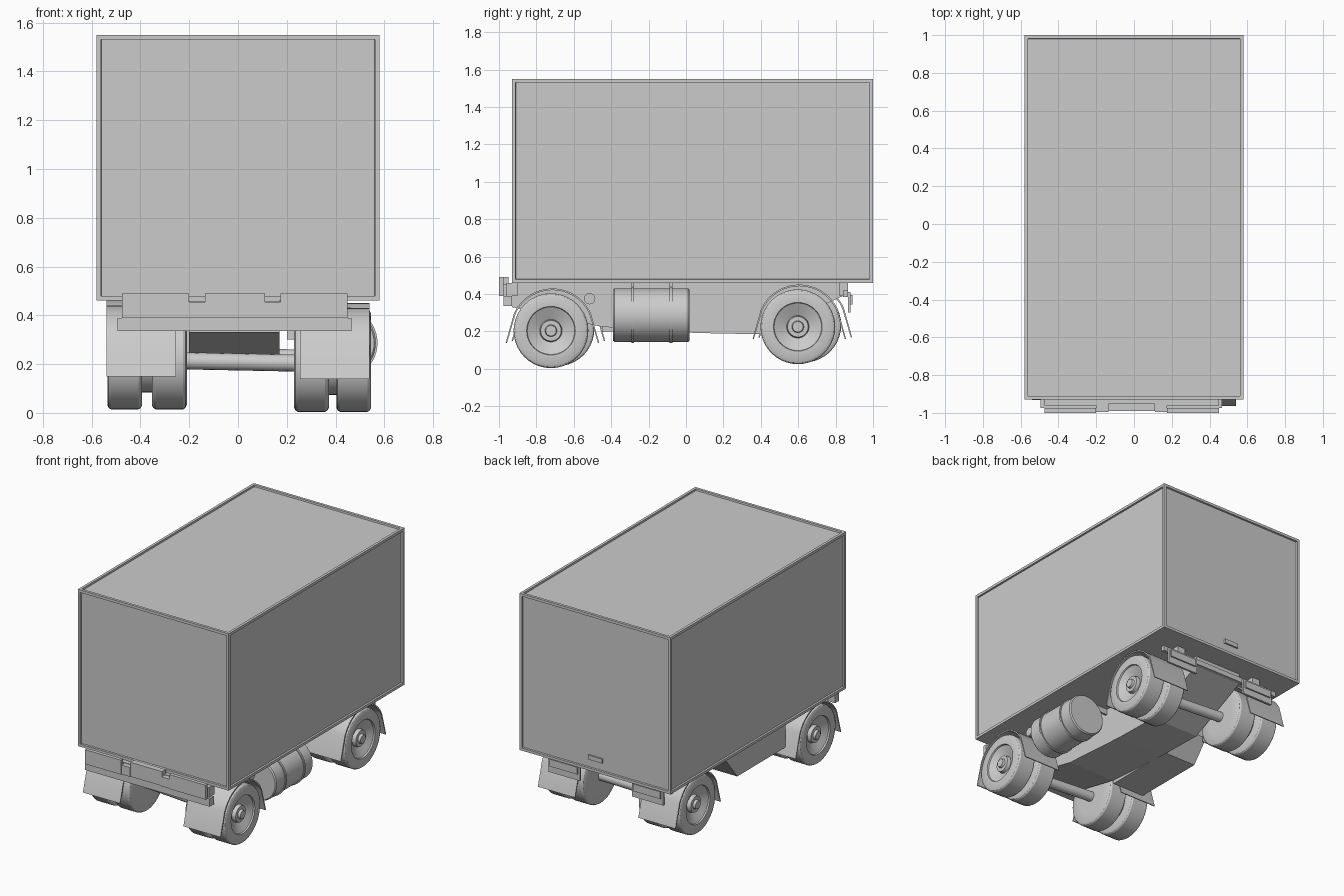
import bpy, bmesh, math

if "Cube" in bpy.data.objects:
    bpy.data.objects.remove(bpy.data.objects["Cube"])

grey = bpy.data.materials.new("light_grey")
grey.diffuse_color = (0.6, 0.6, 0.6, 1)
grey.use_nodes = True
grey.node_tree.nodes["Principled BSDF"].inputs["Base Color"].default_value = grey.diffuse_color


def finish(name, bm, smooth=False):
    bmesh.ops.recalc_face_normals(bm, faces=bm.faces)
    me = bpy.data.meshes.new(name)
    bm.to_mesh(me)
    bm.free()
    me.materials.append(grey)
    ob = bpy.data.objects.new(name, me)
    bpy.context.collection.objects.link(ob)
    if smooth:
        bpy.ops.object.select_all(action='DESELECT')
        ob.select_set(True)
        bpy.context.view_layer.objects.active = ob
        bpy.ops.object.shade_smooth_by_angle(angle=math.radians(30))
    return ob


def box(name, x0, x1, y0, y1, z0, z1):
    return prism(name, [(y0, z0), (y1, z0), (y1, z1), (y0, z1)], x0, x1)


def prism(name, pts, x0, x1, smooth=False):
    """Extrude a (y, z) outline from x0 to x1."""
    bm = bmesh.new()
    a = [bm.verts.new((x0, y, z)) for y, z in pts]
    b = [bm.verts.new((x1, y, z)) for y, z in pts]
    n = len(pts)
    bm.faces.new(a)
    bm.faces.new(b)
    for i in range(n):
        j = (i + 1) % n
        bm.faces.new((a[i], a[j], b[j], b[i]))
    return finish(name, bm, smooth)


def lathe(name, prof, place, n=40):
    """Spin an (offset, radius) profile; place(t, u, v) gives the position."""
    bm = bmesh.new()
    rings = []
    for t, r in prof:
        if r == 0:
            rings.append([bm.verts.new(place(t, 0, 0))] * n)
        else:
            rings.append([bm.verts.new(place(t, r * math.cos(2 * math.pi * k / n),
                                             r * math.sin(2 * math.pi * k / n))) for k in range(n)])
    for a, b in zip(rings, rings[1:]):
        for k in range(n):
            m = (k + 1) % n
            vs = list(dict.fromkeys((a[k], a[m], b[m], b[k])))
            if len(vs) > 2:
                bm.faces.new(vs)
    return finish(name, bm, True)


# Cargo body: framed box with recessed panels everywhere but the floor
bm = bmesh.new()
bmesh.ops.create_cube(bm, size=1)
for v in bm.verts:
    v.co = (v.co.x * 1.16, v.co.y * 1.93 + 0.035, v.co.z * 1.09 + 1.005)
bm.normal_update()
panels = [f for f in bm.faces if f.normal.z > -0.5]
bmesh.ops.inset_individual(bm, faces=panels, thickness=0.026, depth=0)
bmesh.ops.inset_individual(bm, faces=panels, thickness=0.002, depth=-0.012)
finish("cargo_body", bm)
box("door_handle", -0.055, 0.055, 0.98, 1.0, 0.535, 0.565)

# Central chassis with sloping underside
prism("chassis", [(-0.93, 0.33), (-0.45, 0.225), (0.05, 0.192), (0.4, 0.185), (0.84, 0.39),
                  (0.84, 0.462), (-0.93, 0.462)], -0.2, 0.17)

# Side storage box on the left
prism("storage_box", [(-0.45, 0.2), (0.08, 0.2), (0.2, 0.35), (0.2, 0.462), (-0.45, 0.462)], -0.45, -0.2)

# Front bumper, plates and tow brackets
box("front_bar", -0.495, 0.465, -0.975, -0.93, 0.335, 0.39)
for x0, x1 in ((-0.475, -0.2), (0.175, 0.45)):
    box("front_plate", x0, x1, -1.0, -0.975, 0.39, 0.49)
box("front_centre_plate", -0.135, 0.11, -0.99, -0.95, 0.39, 0.49)
for x0, x1 in ((-0.2, -0.135), (0.11, 0.175)):
    box("front_bracket", x0, x1, -0.995, -0.9, 0.39, 0.455)
box("front_crossmember", -0.475, 0.45, -0.96, -0.9, 0.39, 0.459)

# Rear bar and light plates
box("rear_bar", -0.49, 0.47, 0.84, 0.865, 0.385, 0.42)
for x0, x1 in ((-0.44, -0.2), (0.2, 0.44)):
    box("rear_light_plate", x0, x1, 0.865, 0.88, 0.30, 0.41)
    box("rear_light", x0 + 0.015, x1 - 0.015, 0.87, 0.89, 0.345, 0.395)
    box("rear_light_bracket", (x0 + x1) / 2 - 0.03, (x0 + x1) / 2 + 0.03, 0.82, 0.865, 0.39, 0.462)

# Wheels, fenders and axles; the running gear sits slightly askew
W = 0.143
tyre = [(0, 0), (0, 0.12), (0.0, 0.182), (0.006, 0.194), (0.016, 0.2), (W - 0.016, 0.2),
        (W - 0.006, 0.194), (W, 0.182), (W - 0.002, 0.13), (W - 0.012, 0.127), (W - 0.045, 0.06),
        (W - 0.02, 0.055), (W - 0.02, 0.032), (W - 0.003, 0.028), (W - 0.003, 0)]
for end, right, left in (("front", (-0.722, 0.204), (-0.69, 0.214)),
                         ("rear", (0.598, 0.225), (0.63, 0.234))):
    for side, s, (cy, cz), starts in (("right", 1, right, (0.23, 0.403)),
                                      ("left", -1, left, (0.21, 0.393))):
        for label, x0 in zip(("inner", "outer"), starts):
            lathe(f"{end}_{side}_{label}_wheel", tyre,
                  lambda t, u, v: (s * (x0 + t), cy + u, cz + v))
        lathe(f"{end}_{side}_wheel_core", [(0, 0), (0, 0.13), (0.08, 0.13), (0.08, 0)],
              lambda t, u, v: (s * (starts[0] + 0.12 + t), cy + u, cz + v))
        # Thin fender: an arc above the wheel with hanging flaps at both ends
        angles = [math.radians(25 + 130 * i / 16) for i in range(17)]
        mid = cy + 0.008

        def arc(r, drop):
            pts = [(mid + r * math.cos(a), cz + r * math.sin(a)) for a in angles]
            return [(mid + 0.243 + drop, cz - 0.065)] + pts + [(mid - 0.243 - drop, cz - 0.065)]
        outline = arc(0.226, 0.007) + arc(0.217, 0)[::-1]
        prism(f"{end}_{side}_fender", outline, s * 0.255, s * 0.54, True)
    (ry, rz), (ly, lz) = right, left
    lathe(f"{end}_axle", [(0, 0), (0, 0.035), (1, 0.035), (1, 0)],
          lambda t, u, v: (-0.25 + 0.5 * t, ly + (ry - ly) * t + u, lz + (rz - lz) * t + v), 16)

# Fuel tank with two straps
tank = lambda t, u, v: (0.422 + u, t, 0.287 + v)
lathe("fuel_tank", [(-0.39, 0), (-0.39, 0.136), (-0.382, 0.143), (0.012, 0.143),
                    (0.02, 0.136), (0.02, 0)], tank, 48)
for y in (-0.285, -0.08):
    lathe("tank_strap", [(y - 0.007, 0.14), (y - 0.007, 0.15), (y + 0.007, 0.15), (y + 0.007, 0.14)], tank, 48)
    box("tank_bracket", 0.16, 0.43, y - 0.007, y + 0.007, 0.42, 0.46)

# Small air cylinder behind the front wheel
lathe("air_cylinder", [(0.15, 0), (0.15, 0.03), (0.47, 0.03), (0.47, 0)],
      lambda t, u, v: (t, -0.515 + u, 0.375 + v), 20)
